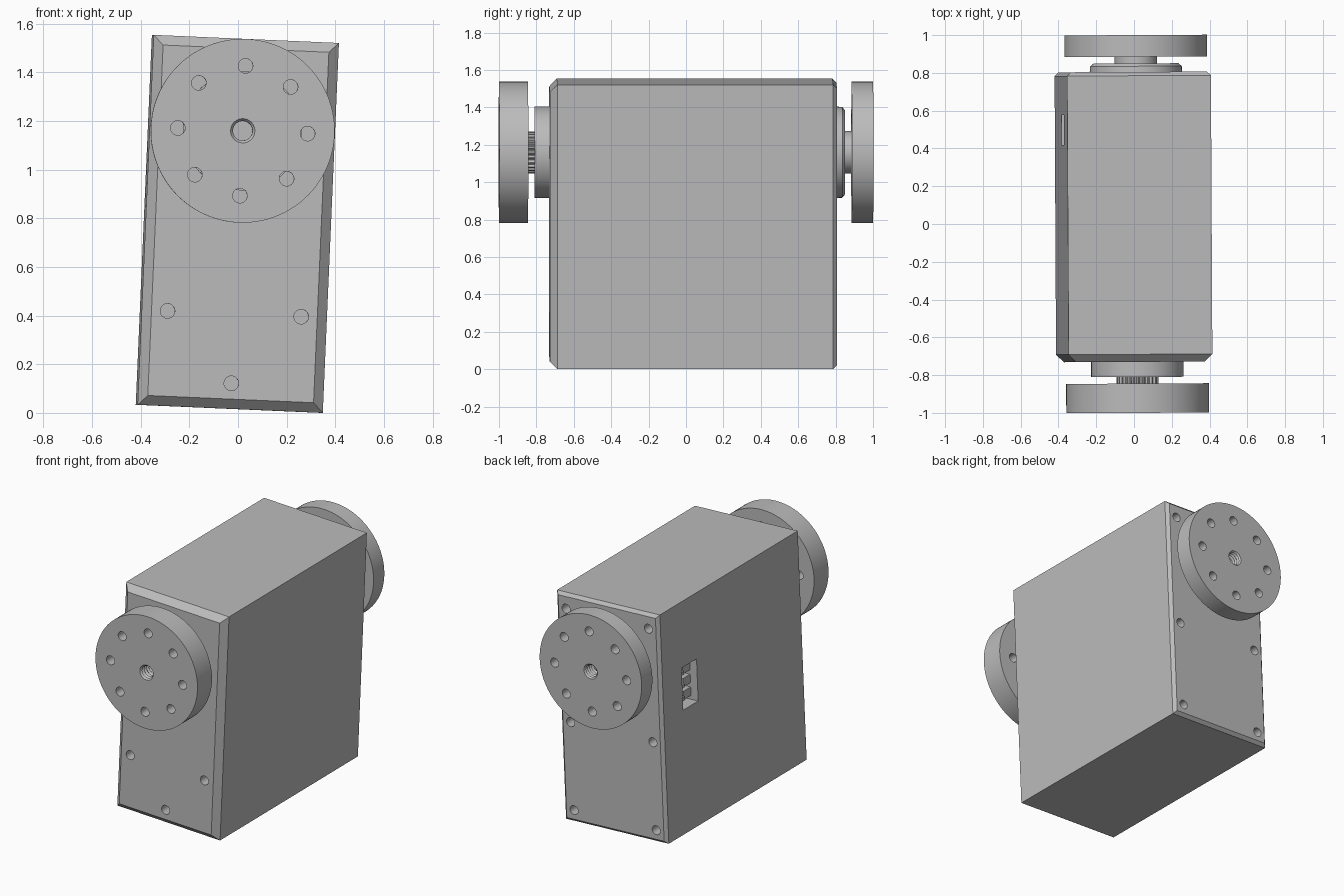
import bpy, bmesh
from math import sin, cos, pi, radians
from mathutils import Matrix, Vector

old = bpy.data.objects.get("Cube")
if old:
    bpy.data.objects.remove(old, do_unlink=True)

grey = bpy.data.materials.new("plain grey")
grey.use_nodes = True
colour = (0.5, 0.5, 0.5, 1)
grey.diffuse_color = colour
grey.node_tree.nodes["Principled BSDF"].inputs["Base Color"].default_value = colour

AXIS_Z = 0.383  # height of the output shaft above the case centre
parts = []


def loft(bm, rings):
    """Skin closed rings of points and cap both ends."""
    rows = [[bm.verts.new(p) for p in ring] for ring in rings]
    n = len(rows[0])
    for a, b in zip(rows, rows[1:]):
        for i in range(n):
            j = (i + 1) % n
            bm.faces.new((a[i], a[j], b[j], b[i]))
    bm.faces.new(rows[0])
    bm.faces.new(rows[-1])


def lathe(bm, profile, x=0, z=AXIS_Z, seg=64, tooth=0):
    """Turn (radius, y) points about a line along y; tooth cuts splines."""
    def ring(r, y):
        pts = []
        for i in range(seg):
            a = 2 * pi * i / seg
            rr = r - tooth * (i // 2 % 2)
            pts.append((x + rr * cos(a), y, z + rr * sin(a)))
        return pts
    loft(bm, [ring(r, y) for r, y in profile])


def box(bm, lo, hi):
    lo, hi = Vector(lo), Vector(hi)
    mat = Matrix.Translation((lo + hi) / 2) @ Matrix.Diagonal((*(hi - lo), 1))
    bmesh.ops.create_cube(bm, size=1, matrix=mat)


def finish(bm, name, keep=True):
    bmesh.ops.recalc_face_normals(bm, faces=bm.faces)
    mesh = bpy.data.meshes.new(name)
    bm.to_mesh(mesh)
    bm.free()
    mesh.materials.append(grey)
    ob = bpy.data.objects.new(name, mesh)
    bpy.context.collection.objects.link(ob)
    if keep:
        parts.append(ob)
    return ob


def select(ob):
    bpy.ops.object.select_all(action='DESELECT')
    ob.select_set(True)
    bpy.context.view_layer.objects.active = ob


def cut(ob, bm):
    cutter = finish(bm, "hole_cutter", keep=False)
    cutter.hide_render = True
    mod = ob.modifiers.new("holes", 'BOOLEAN')
    mod.operation = 'DIFFERENCE'
    mod.solver = 'EXACT'
    mod.object = cutter
    select(ob)
    bpy.ops.object.modifier_apply(modifier=mod.name)
    bpy.data.objects.remove(cutter, do_unlink=True)


# Case with a wide front chamfer and a narrow back chamfer
W, H = 0.381, 0.761


def frame(inset, y):
    w, h = W - inset, H - inset
    return [(-w, y, -h), (w, y, -h), (w, y, h), (-w, y, h)]


bm = bmesh.new()
loft(bm, [frame(0.04, -0.73), frame(0, -0.69), frame(0, 0.785), frame(0.02, 0.805)])
case = finish(bm, "case")

# Screw holes and connector socket in the case
bm = bmesh.new()
for x, z in ((-0.275, -0.37), (0.275, -0.37), (0, -0.656)):
    lathe(bm, [(0.03, -0.8), (0.03, -0.63)], x, z, 24)
for x in (-0.305, 0.305):
    for z in (0.66, -0.095, -0.68):
        lathe(bm, [(0.03, 0.71), (0.03, 0.9)], x, z, 24)
box(bm, (-0.5, 0.42, 0.05), (-0.23, 0.58, 0.33))
cut(case, bm)

# Connector ribs and pins inside the socket
bm = bmesh.new()
for i in range(3):
    z = 0.105 + 0.085 * i
    box(bm, (-0.33, 0.421, z - 0.028), (-0.229, 0.5, z + 0.028))
    box(bm, (-0.36, 0.525, z - 0.012), (-0.229, 0.549, z + 0.012))
finish(bm, "connector")

# Bosses and shafts
for name, profile, seg, tooth in (
        ("front_boss", [(0.245, -0.72), (0.245, -0.81)], 64, 0),
        ("front_spline_shaft", [(0.112, -0.8), (0.112, -0.85)], 96, 0.012),
        ("back_boss", [(0.245, 0.8), (0.243, 0.835), (0.225, 0.85)], 64, 0),
        ("back_shaft", [(0.113, 0.84), (0.113, 0.89)], 48, 0)):
    bm = bmesh.new()
    lathe(bm, profile, seg=seg, tooth=tooth)
    finish(bm, name)

# Round horns with a ring of through holes and a threaded centre bore
for name, outer, inner, floor in (("front_horn", -1, -0.845, -0.88),
                                  ("back_horn", 1, 0.885, 0.9)):
    bm = bmesh.new()
    lathe(bm, [(0.378, outer), (0.378, inner)], seg=96)
    horn = finish(bm, name)
    side = 1 if outer > 0 else -1
    bm = bmesh.new()
    for i in range(8):
        a = i * pi / 4
        lathe(bm, [(0.03, outer + side * 0.05), (0.03, inner - side * 0.02)],
              0.267 * cos(a), AXIS_Z + 0.267 * sin(a), 24)
    turns = 10
    thread = [(0.05, outer + side * 0.05)]
    thread += [(0.05 - 0.01 * (i % 2), outer + (floor - outer) * i / turns)
               for i in range(turns + 1)]
    lathe(bm, thread, seg=32)
    cut(horn, bm)

# Smooth the round walls and lean the whole unit slightly
lean = (Matrix.Translation((-0.0025, 0, 0.777))
        @ Matrix.Rotation(radians(0.3), 4, 'Z') @ Matrix.Rotation(radians(2.5), 4, 'Y'))
for ob in parts:
    ob.data.transform(lean)
    select(ob)
    bpy.ops.object.shade_smooth_by_angle(angle=radians(30))
